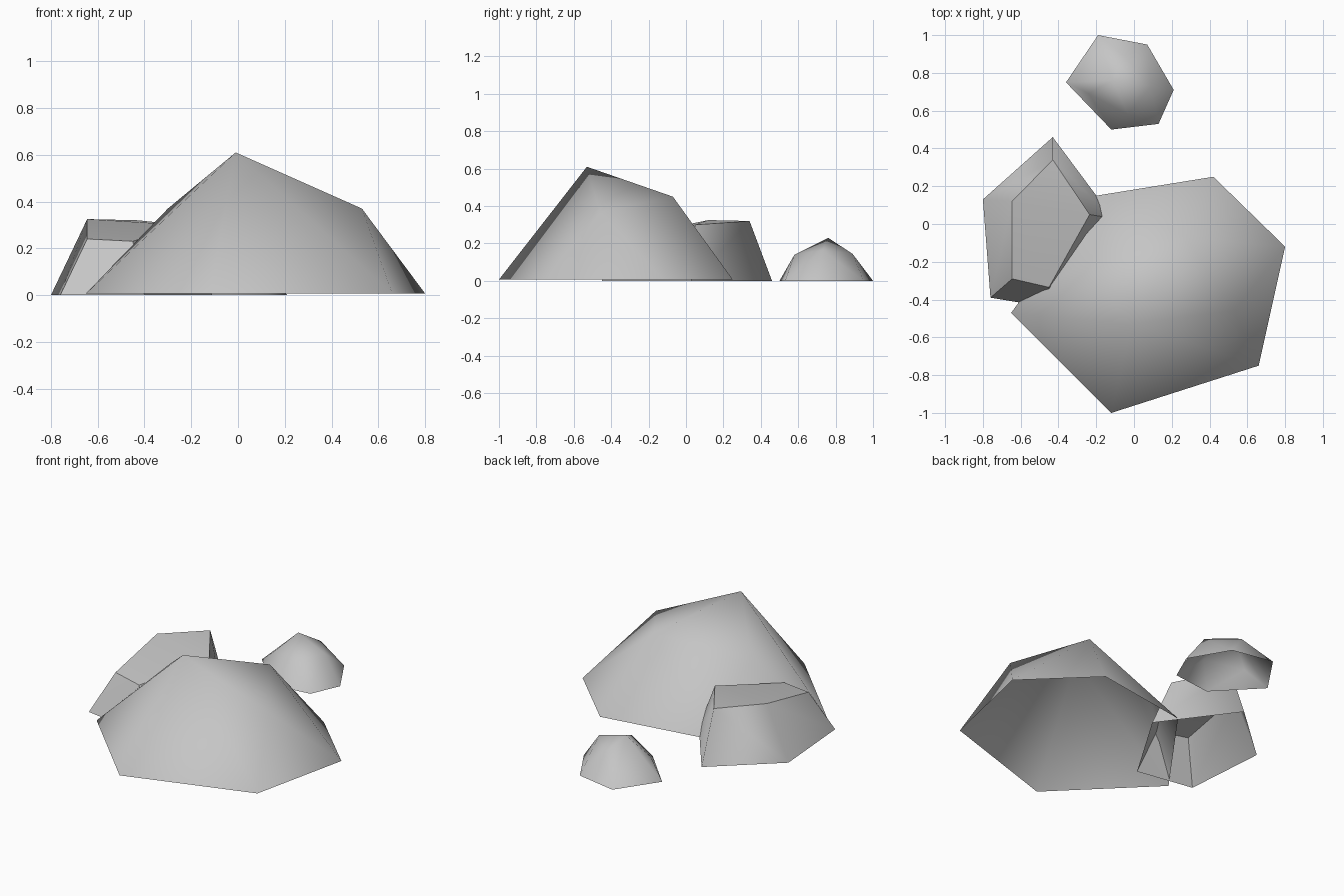
import bpy, bmesh, math

cube = bpy.data.objects.get("Cube")
if cube:
    bpy.data.objects.remove(cube, do_unlink=True)

stone = bpy.data.materials.new("stone_grey")
stone.use_nodes = True
colour = (0.56, 0.56, 0.56, 1)
stone.diffuse_color = colour
stone.node_tree.nodes["Principled BSDF"].inputs["Base Color"].default_value = colour


def rock(name, base, upper, ground=0.0, is_crisp=None):
    """Smooth-shaded hull over a base outline and upper corners, open underneath."""
    bm = bmesh.new()
    for x, y in base:
        bm.verts.new((x, y, ground))
    for p in upper:
        bm.verts.new(p)
    bmesh.ops.convex_hull(bm, input=bm.verts[:])
    bmesh.ops.recalc_face_normals(bm, faces=bm.faces[:])
    bottom = [f for f in bm.faces if all(v.co.z < ground + 0.001 for v in f.verts)]
    bmesh.ops.delete(bm, geom=bottom, context="FACES")
    for f in bm.faces:
        f.smooth = True
    if is_crisp:
        for e in bm.edges:
            if len(e.link_faces) == 2 and is_crisp(e):
                e.smooth = False
    mesh = bpy.data.meshes.new(name)
    bm.to_mesh(mesh)
    bm.free()
    mesh.materials.append(stone)
    obj = bpy.data.objects.new(name, mesh)
    bpy.context.collection.objects.link(obj)


def rim_or_front(edge):
    """Crisp edges: the rim of the flat top and the corners towards the front."""
    a, b = (v.co for v in edge.verts)
    folded = edge.calc_face_angle() > math.radians(25)
    return folded and (min(a.z, b.z) > 0.2 or (a.y + b.y) / 2 < 0.1)


# Large boulder
rock("large_boulder",
     [(-0.65, -0.47), (-0.12, -1.0), (0.66, -0.75), (0.80, -0.12), (0.42, 0.25), (-0.20, 0.15)],
     [(-0.01, -0.53, 0.61), (0.53, -0.46, 0.37), (0.27, -0.07, 0.45), (-0.30, -0.225, 0.37)],
     ground=0.007)

# Flat-topped rock leaning into the boulder
rock("flat_rock",
     [(-0.43, 0.46), (-0.80, 0.13), (-0.76, -0.39), (-0.40, -0.45), (-0.11, 0.03)],
     [(-0.43, 0.34, 0.32), (-0.645, 0.12, 0.325), (-0.645, -0.29, 0.24),
      (-0.45, -0.335, 0.23), (-0.235, 0.05, 0.30)],
     is_crisp=rim_or_front)

# Small rock behind
rock("small_rock",
     [(-0.36, 0.75), (-0.19, 1.0), (0.07, 0.95), (0.21, 0.71), (0.13, 0.53), (-0.12, 0.50)],
     [(-0.115, 0.76, 0.23), (0.09, 0.73, 0.165), (-0.05, 0.89, 0.145),
      (-0.03, 0.58, 0.14), (-0.24, 0.69, 0.10)])
